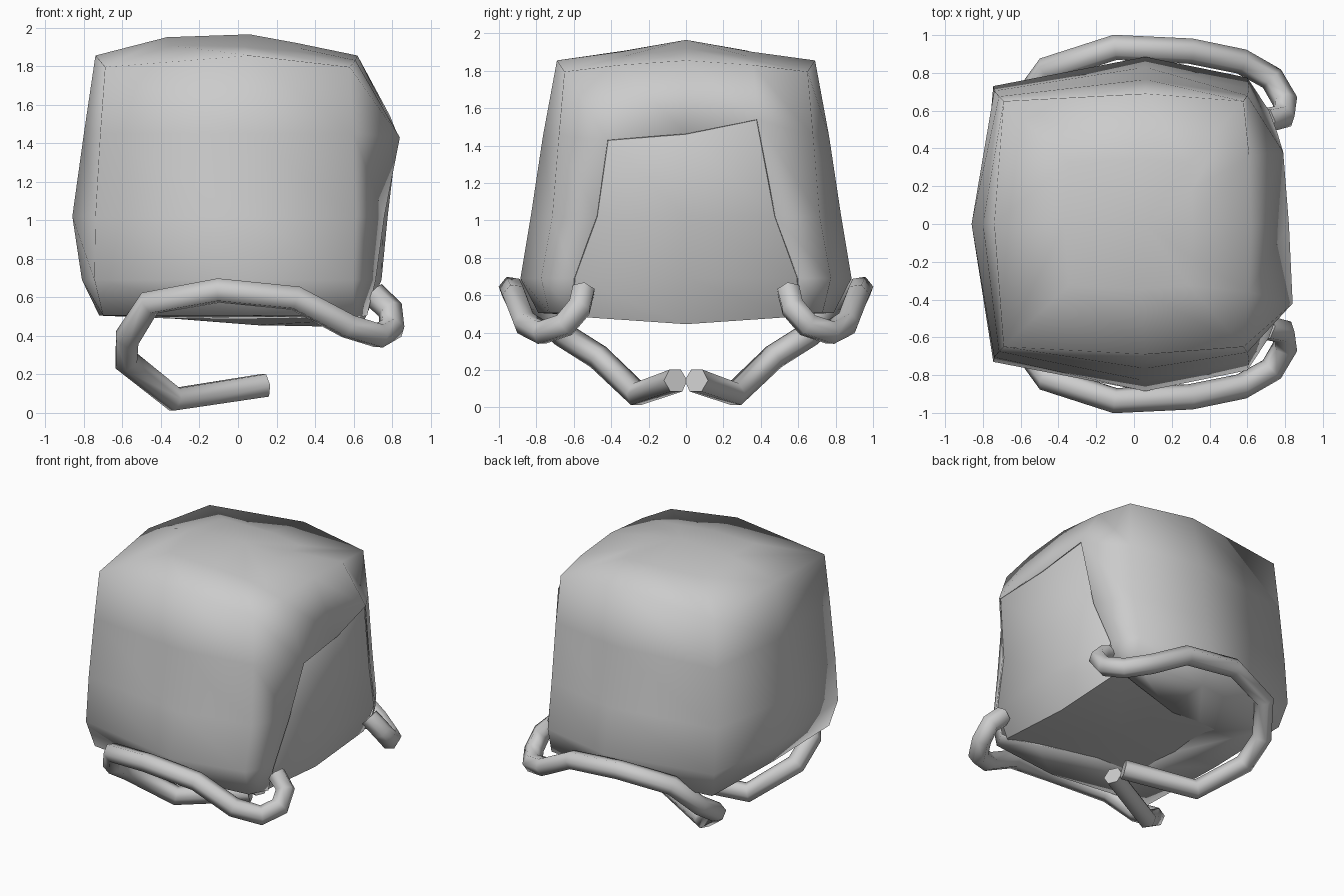
import bpy, bmesh, math
from mathutils import Vector

if "Cube" in bpy.data.objects:
    bpy.data.objects.remove(bpy.data.objects["Cube"])


def finish(name, bm, angle):
    bmesh.ops.recalc_face_normals(bm, faces=bm.faces)
    me = bpy.data.meshes.new(name)
    bm.to_mesh(me)
    bm.free()
    ob = bpy.data.objects.new(name, me)
    bpy.context.collection.objects.link(ob)
    bpy.ops.object.select_all(action='DESELECT')
    bpy.context.view_layer.objects.active = ob
    ob.select_set(True)
    bpy.ops.object.shade_smooth_by_angle(angle=math.radians(angle))
    return ob


def ring(z, back, corner, side, fcorner, rim, front):
    # ten points around: back middle, +y side, front middle, -y side
    half = [corner, side, fcorner, rim]
    pts = [(back, 0)] + half + [(front, 0)] + [(x, -y) for x, y in reversed(half)]
    return [Vector((x, y, z)) for x, y in pts]


def loft(rings, top_z, skip=lambda i, j: False, bottom=None):
    bm = bmesh.new()
    # domed top: last ring shrinks to a half-size ring, then a centre point
    rings = rings + [[Vector((p.x * .5, p.y * .5,
                              top_z - .015 - .13 * abs(p.y * .5) - max(0, p.x) * .05))
                      for p in rings[-1]]]
    vs = [[bm.verts.new(p) for p in r] for r in rings]
    n = len(vs[0])
    for i in range(len(vs) - 1):
        for j in range(n):
            if not skip(i, j):
                k = (j + 1) % n
                bm.faces.new((vs[i][j], vs[i][k], vs[i + 1][k], vs[i + 1][j]))
    caps = [(vs[-1], (.06, 0, top_z))]
    if bottom:
        caps.append((vs[0], bottom))
    for r, c in caps:
        cv = bm.verts.new(c)
        for j in range(n):
            bm.faces.new((r[j], r[(j + 1) % n], cv))
    return bm


# Outer shell, open at the front and underneath
shell = [
    ring(.49, -.36, (-.32, .30), (.06, .42), (.42, .53), (.60, .59), .60),
    ring(.505, -.72, (-.70, .69), (.06, .79), (.60, .73), (.67, .60), .68),
    ring(.69, -.81, (-.745, .73), (.06, .885), (.60, .775), (.715, .60), .72),
    ring(1.02, -.86, (-.74, .705), (.06, .83), (.61, .715), (.76, .48), .77),
    ring(1.45, -.80, (-.715, .675), (.06, .765), (.60, .68), (.79, .38), .82),
    ring(1.855, -.74, (-.69, .65), (.06, .69), (.58, .65), (.61, .36), .62),
]
# top corners sit lower than the middles of the top edges
for j in (1, 3, 7, 9):
    shell[5][j].z = 1.795
for j in (4, 6):
    shell[5][j].z = 1.83
# slightly slanted brow edge
shell[4][4] = Vector((.79, .38, 1.54))
shell[4][5] = Vector((.82, 0, 1.465))
shell[4][6] = Vector((.84, -.42, 1.43))
ob = finish("outer_shell", loft(shell, 1.965, lambda i, j: i < 4 and j in (4, 5)), 100)
sol = ob.modifiers.new("thickness", 'SOLIDIFY')
sol.thickness = .01
sol.offset = -1

# Inner block that fills the front and bottom openings
block = [
    ring(.515, -.66, (-.64, .62), (.06, .70), (.54, .66), (.63, .585), .64),
    ring(.69, -.75, (-.69, .67), (.06, .80), (.55, .71), (.705, .597), .745),
    ring(1.02, -.79, (-.68, .64), (.06, .76), (.56, .65), (.752, .475), .777),
    ring(1.45, -.74, (-.66, .62), (.06, .70), (.55, .62), (.775, .37), .79),
    ring(1.76, -.66, (-.62, .58), (.06, .62), (.52, .58), (.55, .32), .56),
]
block[0][4].z = block[0][6].z = .485
block[0][5].z = .445
for j in (4, 5, 6):
    block[3][j] = shell[4][j] - Vector((.014, 0, 0))
finish("inner_block", loft(block, 1.85, bottom=(.1, 0, .455)), 50)

# Hanging tubes, one each side, nearly meeting below
path = [(.14, .055, .143), (-.33, .26, .071), (-.58, .47, .27), (-.575, .66, .39),
        (-.46, .82, .57), (-.1, .935, .635), (.3, .915, .595), (.57, .86, .45),
        (.73, .77, .40), (.80, .65, .44), (.79, .57, .535), (.70, .55, .62)]
for name, s in (("tube_back", 1), ("tube_front", -1)):
    cu = bpy.data.curves.new(name, 'CURVE')
    cu.dimensions = '3D'
    cu.bevel_depth = .068
    cu.bevel_resolution = 1
    cu.use_fill_caps = True
    sp = cu.splines.new('POLY')
    sp.points.add(len(path) - 1)
    for p, (x, y, z) in zip(sp.points, path):
        p.co = (x, s * y, z, 1)
    sp.use_smooth = True
    bpy.context.collection.objects.link(bpy.data.objects.new(name, cu))
